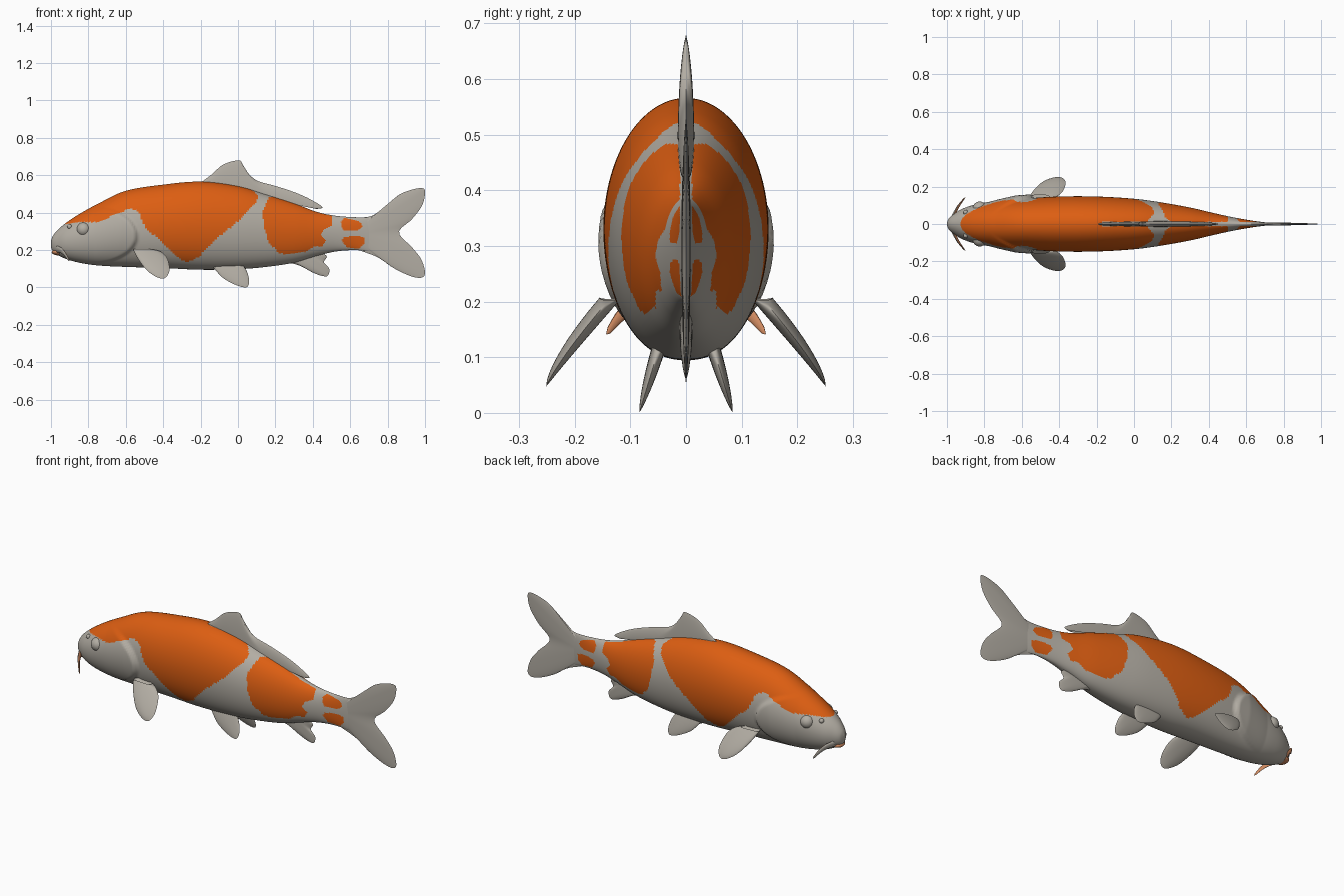
import bpy, bmesh, math
from mathutils import Vector

if "Cube" in bpy.data.objects:
    bpy.data.objects.remove(bpy.data.objects["Cube"])


def material(name, rgb):
    m = bpy.data.materials.new(name)
    m.diffuse_color = (*rgb, 1)
    m.use_nodes = True
    m.node_tree.nodes["Principled BSDF"].inputs["Base Color"].default_value = m.diffuse_color
    return m


GREY = material("pale grey", (0.45, 0.42, 0.37))
ORANGE = material("orange", (0.72, 0.112, 0.006))
PEACH = material("peach", (0.62, 0.25, 0.115))


def spline(pts, n):
    """Sample a Catmull-Rom curve of any dimension at n points."""
    out, last = [], len(pts) - 1
    for k in range(n):
        u = k / (n - 1) * last
        i = min(int(u), last - 1)
        t = u - i
        a, b, c, d = (pts[max(0, min(last, i + o))] for o in (-1, 0, 1, 2))
        out.append([0.5 * (2 * q + (r - p) * t + (2 * p - 5 * q + 4 * r - s) * t * t
                           + (3 * q - p - 3 * r + s) * t ** 3)
                    for p, q, r, s in zip(a, b, c, d)])
    return out


def finish(bm, name, mats, rule=None, angle=40):
    bmesh.ops.recalc_face_normals(bm, faces=bm.faces)
    bm.normal_update()
    if rule:
        for f in bm.faces:
            f.material_index = rule(f)
    me = bpy.data.meshes.new(name)
    bm.to_mesh(me)
    bm.free()
    ob = bpy.data.objects.new(name, me)
    bpy.context.collection.objects.link(ob)
    for m in mats:
        me.materials.append(m)
    bpy.ops.object.select_all(action='DESELECT')
    ob.select_set(True)
    bpy.context.view_layer.objects.active = ob
    bpy.ops.object.shade_smooth_by_angle(angle=math.radians(angle))
    return ob


def loft(bm, rings, closed=True):
    """Bridge rows of points with quads."""
    rows = [[bm.verts.new(p) for p in r] for r in rings]
    n = len(rows[0])
    for a, b in zip(rows, rows[1:]):
        for j in range(n if closed else n - 1):
            k = (j + 1) % n
            bm.faces.new((a[j], a[k], b[k], b[j]))
    return rows


def inside(x, z, poly):
    hit = False
    for (x1, z1), (x2, z2) in zip(poly, poly[1:] + poly[:1]):
        if (z1 > z) != (z2 > z) and x < x1 + (z - z1) * (x2 - x1) / (z2 - z1):
            hit = not hit
    return hit


# Body stations: x, top, bottom, half width
STATIONS = [(-1.0, .25, .215, .006), (-.99, .275, .195, .03), (-.965, .307, .175, .052),
            (-.92, .345, .153, .08), (-.85, .392, .133, .104), (-.75, .447, .118, .122),
            (-.6, .517, .11, .135), (-.4, .55, .104, .147), (-.2, .566, .095, .147),
            (0, .542, .098, .135), (.15, .498, .11, .115), (.3, .45, .133, .088),
            (.42, .405, .168, .06), (.52, .384, .192, .038), (.62, .376, .2, .02),
            (.7, .376, .193, .009)]

# Painted patches as side outlines (x, z)
PATCHES = [
    [(-.95, .335), (-.85, .35), (-.74, .35), (-.66, .39), (-.57, .425), (-.53, .4),
     (-.49, .31), (-.42, .26), (-.31, .15), (-.27, .138), (-.21, .16), (-.17, .21),
     (-.08, .29), (.03, .38), (.1, .46), (.11, .49), (.06, .535), (0, .6), (-.95, .6)],
    [(.165, .482), (.13, .4), (.14, .32), (.165, .24), (.22, .185), (.26, .177),
     (.36, .19), (.41, .22), (.45, .22), (.47, .25), (.44, .28), (.46, .31), (.5, .33),
     (.505, .38), (.47, .4), (.4, .43), (.3, .47), (.25, .485)],
    [(.555, .32), (.57, .305), (.64, .305), (.668, .325), (.65, .36), (.62, .372),
     (.57, .373), (.55, .35)],
    [(.555, .255), (.58, .215), (.65, .208), (.675, .235), (.678, .27), (.62, .275),
     (.57, .272)]]


def body_colour(f):
    x, y, z = f.calc_center_median()
    if x > -.17 and abs(y) < .011 and z > .3:
        return 0
    return int(any(inside(x, z, p) for p in PATCHES))


def gill_bulge(x, z):
    e = math.hypot((x + .77) / .225, (z - .275) / (.15 if z > .275 else .14))
    if x < -.77:
        return 0
    ramp = min(1, max(0, (x + .77) / .14))
    return .02 * ramp * max(0, min(1, (1.04 - e) / .06)) * min(1, 1.5 - .5 * e)


SIDES = 112
rings = []
for x, top, bot, w in spline(STATIONS, 270):
    ring, mid, h = [], (top + bot) / 2, (top - bot) / 2
    for j in range(SIDES):
        a = 2 * math.pi * (j + .5) / SIDES
        s, c = math.sin(a), math.cos(a)
        y = w * math.copysign(abs(s) ** (1 if c > 0 else .88), s)
        z = mid + h * c
        y += math.copysign(gill_bulge(x, z), s) * abs(s)
        ring.append((x, y, z))
    rings.append(ring)
bm = bmesh.new()
rows = loft(bm, rings)
bm.faces.new(rows[0])
bm.faces.new(rows[-1])
finish(bm, "body", [GREY, ORANGE], body_colour, 50)


def fin(name, root, tip, thick, y_of_z=lambda z: 0, side=1):
    """Lens-shaped fin lofted from a root curve to an outer edge, both in (x, z)."""
    n, m = 64, 14
    a, b = spline(root, n), spline(tip, n)
    bm = bmesh.new()
    for s in (1, -1):
        sheet = []
        for k in range(m):
            t = k / (m - 1)
            row = []
            for i in range(n):
                x, z = (p + (q - p) * t for p, q in zip(a[i], b[i]))
                edge = max(0, math.sin(math.pi * i / (n - 1))) ** .4
                off = s * thick * edge * (1 - t ** 2) ** .8
                row.append((x, side * (y_of_z(z) + off), z))
            sheet.append(row)
        loft(bm, sheet, closed=False)
    bmesh.ops.remove_doubles(bm, verts=bm.verts, dist=.0004)
    finish(bm, name, [GREY], angle=60)


# Single fins
fin("tail_fin", [(.66, .34), (.66, .29), (.66, .23)],
    [(.66, .374), (.72, .385), (.79, .435), (.86, .495), (.93, .523), (.985, .531),
     (1.0, .51), (.985, .44), (.93, .365), (.86, .295), (.93, .215), (.98, .15),
     (1.0, .08), (.98, .052), (.92, .062), (.83, .105), (.75, .16), (.66, .195)], .009)
fin("dorsal_fin", [(-.2, .555), (-.05, .54), (.1, .5), (.2, .475), (.3, .445), (.42, .42)],
    [(-.2, .56), (-.14, .605), (-.09, .65), (-.04, .672), (.01, .679), (.027, .655),
     (.06, .605), (.11, .568), (.2, .543), (.3, .51), (.38, .475), (.452, .43),
     (.42, .42)], .015)
fin("anal_fin", [(.26, .15), (.34, .16), (.45, .19)],
    [(.26, .135), (.33, .117), (.4, .08), (.45, .062), (.48, .063), (.488, .1),
     (.46, .135), (.475, .165), (.45, .185)], .012)

for side, label in ((-1, "near"), (1, "far")):
    # Paired fins
    fin("pectoral_fin_" + label, [(-.56, .205), (-.51, .207), (-.45, .203)],
        [(-.56, .2), (-.53, .145), (-.48, .085), (-.42, .05), (-.385, .055), (-.366, .095),
         (-.378, .155), (-.41, .19), (-.45, .203)], .02,
        lambda z: .252 - .115 * (max(0, z - .045) / .16) ** 1.2, side)
    fin("pelvic_fin_" + label, [(-.13, .115), (-.06, .125), (.03, .12)],
        [(-.13, .105), (-.085, .055), (-.03, .022), (.02, .003), (.05, .004), (.06, .035),
         (.05, .08), (.03, .115)], .013, lambda z: .084 - .3 * z, side)

    # Eyes with a rounded ball, and nostrils
    for name, pos, r in (("eye_", (-.825, .082, .31), .038), ("nostril_", (-.9, .062, .325), .013)):
        bm = bmesh.new()
        bmesh.ops.create_uvsphere(bm, u_segments=32, v_segments=16, radius=r)
        bmesh.ops.translate(bm, verts=bm.verts, vec=(pos[0], side * pos[1], pos[2]))
        finish(bm, name + label, [GREY])

    # Barbels, grey in front and peach behind
    path = spline([(-.965, .045, .205), (-.945, .085, .198), (-.925, .115, .178),
                   (-.902, .143, .142)], 14)
    rings = []
    for i, (x, y, z) in enumerate(path):
        r = .017 * (1 - i / 13) ** .5 + .001
        rings.append([(x + .5 * r * math.cos(a), side * (y + .4 * r * math.sin(a)),
                       z + r * math.sin(a))
                      for a in (2 * math.pi * j / 12 for j in range(12))])
    bm = bmesh.new()
    rows = loft(bm, rings)
    bm.faces.new(rows[0])
    bm.faces.new(rows[-1])
    finish(bm, "barbel_" + label, [GREY, PEACH], lambda f: int(f.normal.x > 0))

# Lips
bm = bmesh.new()
bmesh.ops.create_uvsphere(bm, u_segments=32, v_segments=16, radius=1)
bmesh.ops.scale(bm, verts=bm.verts, vec=(.034, .04, .017))
bmesh.ops.translate(bm, verts=bm.verts, vec=(-.962, 0, .189))
finish(bm, "lips", [PEACH])
